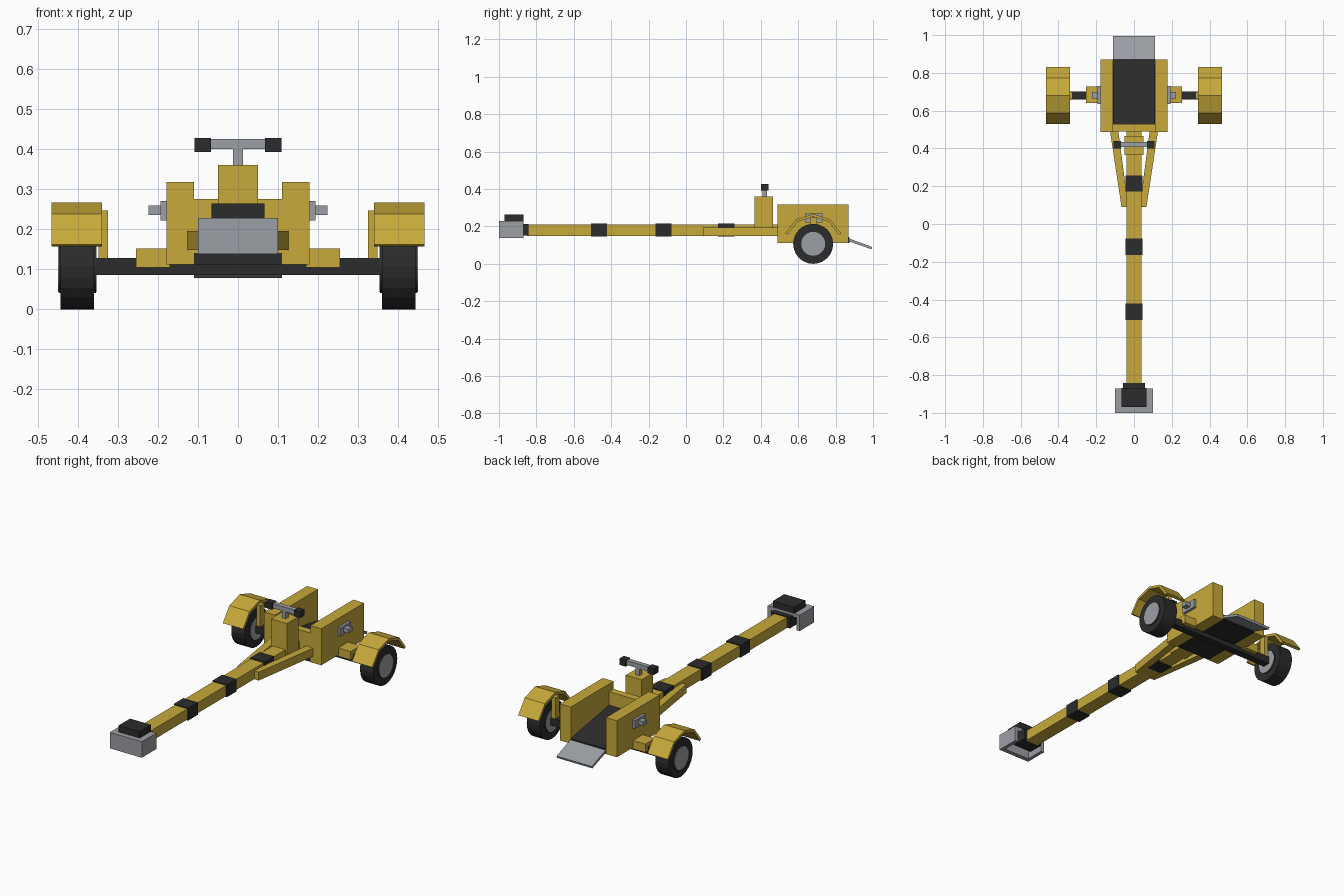
import bpy, bmesh, math
from mathutils import Matrix, Vector

cube = bpy.data.objects.get("Cube")
if cube:
    bpy.data.objects.remove(cube, do_unlink=True)


def material(name, r, g, b):
    m = bpy.data.materials.new(name)
    m.use_nodes = True
    m.diffuse_color = (r, g, b, 1)
    m.node_tree.nodes["Principled BSDF"].inputs["Base Color"].default_value = (r, g, b, 1)
    return m


YELLOW = material("yellow_paint", 0.58, 0.40, 0.043)
BLACK = material("black_rubber", 0.025, 0.025, 0.026)
GREY = material("grey_metal", 0.33, 0.345, 0.37)


def finish(name, bm, mat):
    bmesh.ops.recalc_face_normals(bm, faces=bm.faces)
    mesh = bpy.data.meshes.new(name)
    bm.to_mesh(mesh)
    bm.free()
    mesh.materials.append(mat)
    ob = bpy.data.objects.new(name, mesh)
    bpy.context.collection.objects.link(ob)
    return ob


def box(name, x, y, z, mat, matrix=None):
    """Box from (min, max) ranges, optionally transformed."""
    bm = bmesh.new()
    bmesh.ops.create_cube(bm, size=1)
    for v in bm.verts:
        v.co = Vector([(a + b) / 2 + c * (b - a) for (a, b), c in zip((x, y, z), v.co)])
    if matrix:
        bm.transform(matrix)
    return finish(name, bm, mat)


def prism(name, points, lo, hi, mat, axis="x"):
    """Outline extruded along x (points are y, z) or z (points are x, y)."""
    bm = bmesh.new()
    place = (lambda p, t: (t, *p)) if axis == "x" else (lambda p, t: (*p, t))
    face = bm.faces.new([bm.verts.new(place(p, lo)) for p in points])
    new = bmesh.ops.extrude_face_region(bm, geom=[face])["geom"]
    shift = Vector(place((0, 0), hi - lo))
    bmesh.ops.translate(bm, vec=shift, verts=[g for g in new if isinstance(g, bmesh.types.BMVert)])
    return finish(name, bm, mat)


def disc(name, x, y, z, radius, mat, sides=16):
    """Cylinder lying along x."""
    bm = bmesh.new()
    bmesh.ops.create_cone(bm, cap_ends=True, segments=sides, radius1=radius,
                          radius2=radius, depth=x[1] - x[0])
    bm.transform(Matrix.Translation((sum(x) / 2, y, z)) @ Matrix.Rotation(math.pi / 2, 4, "Y"))
    return finish(name, bm, mat)


def span(side, a, b):
    return tuple(sorted((side * a, side * b)))


AXLE_Y, AXLE_Z = 0.68, 0.107

# Tow bar with painted bands
box("tow_bar", (-0.04, 0.04), (-0.85, 0.50), (0.15, 0.21), YELLOW)
for i, y in enumerate((-0.465, -0.12, 0.215)):
    box(f"tow_bar_band_{i + 1}", (-0.045, 0.045), (y - 0.043, y + 0.043), (0.145, 0.215), BLACK)

# Coupling head: hood open below and behind
box("coupling_front", (-0.1, 0.1), (-1.0, -0.975), (0.138, 0.228), GREY)
box("coupling_top", (-0.1, 0.1), (-0.975, -0.87), (0.208, 0.228), GREY)
box("coupling_pad", (-0.066, 0.066), (-0.97, -0.868), (0.228, 0.264), BLACK)
box("coupling_neck", (-0.058, 0.058), (-0.93, -0.842), (0.152, 0.214), BLACK)

# Cradle bed
box("bed_floor", (-0.11, 0.11), (0.49, 0.873), (0.112, 0.14), BLACK)
prism("bed_wedge", [(0.53, 0.135), (0.873, 0.135), (0.873, 0.142), (0.53, 0.20)],
      -0.109, 0.109, BLACK)
box("bed_front_panel", (-0.112, 0.112), (0.49, 0.53), (0.14, 0.275), YELLOW)
prism("loading_ramp", [(0.865, 0.138), (0.996, 0.09), (0.992, 0.078), (0.865, 0.122)],
      -0.11, 0.11, GREY)

# Steering post and handlebar
box("steering_post", (-0.05, 0.05), (0.365, 0.466), (0.15, 0.36), YELLOW)
box("handlebar_stem", (-0.012, 0.012), (0.408, 0.432), (0.36, 0.402), GREY)
box("handlebar", (-0.075, 0.075), (0.407, 0.433), (0.40, 0.425), GREY)

box("axle", (-0.36, 0.36), (AXLE_Y - 0.02, AXLE_Y + 0.022), (0.086, 0.128), BLACK)

# Parts on both sides
for side, label in ((1, "left"), (-1, "right")):
    box(f"coupling_side_{label}", span(side, 0.08, 0.1), (-0.975, -0.87), (0.138, 0.208), GREY)
    box(f"handlebar_grip_{label}", span(side, 0.068, 0.108), (0.4, 0.44), (0.393, 0.428), BLACK)
    box(f"bed_side_{label}", span(side, 0.11, 0.178), (0.488, 0.87), (0.112, 0.318), YELLOW)
    prism(f"brace_{label}", [(side * px, py) for px, py in
                             ((0.03, 0.09), (0.066, 0.09), (0.127, 0.492), (0.083, 0.492))],
          0.148, 0.195, YELLOW, "z")
    box(f"axle_mount_{label}", span(side, 0.17, 0.255), (0.64, 0.727), (0.105, 0.152), YELLOW)
    box(f"latch_plate_{label}", span(side, 0.178, 0.193), (0.635, 0.73), (0.222, 0.27), GREY)
    box(f"latch_pin_{label}", span(side, 0.19, 0.223), (0.665, 0.70), (0.236, 0.259), GREY)

    # Wheel
    disc(f"tyre_{label}", span(side, 0.36, 0.443), AXLE_Y, AXLE_Z, AXLE_Z, BLACK, 24)
    disc(f"wheel_rim_{label}", span(side, 0.355, 0.447), AXLE_Y, AXLE_Z, 0.066, BLACK, 24)
    disc(f"wheel_hub_{label}", span(side, 0.353, 0.450), AXLE_Y, AXLE_Z, 0.064, GREY, 24)

    # Faceted mudguard and its post
    arc = [math.radians(20 + 35 * i) for i in range(5)]
    ring = [(AXLE_Y + r * math.cos(a), AXLE_Z + r * math.sin(a))
            for r, path in ((0.16, arc), (0.145, arc[::-1])) for a in path]
    prism(f"mudguard_{label}", ring, *span(side, 0.34, 0.466), YELLOW)
    box(f"mudguard_post_{label}", span(side, 0.325, 0.348), (0.662, 0.70), (0.10, 0.247), YELLOW)
